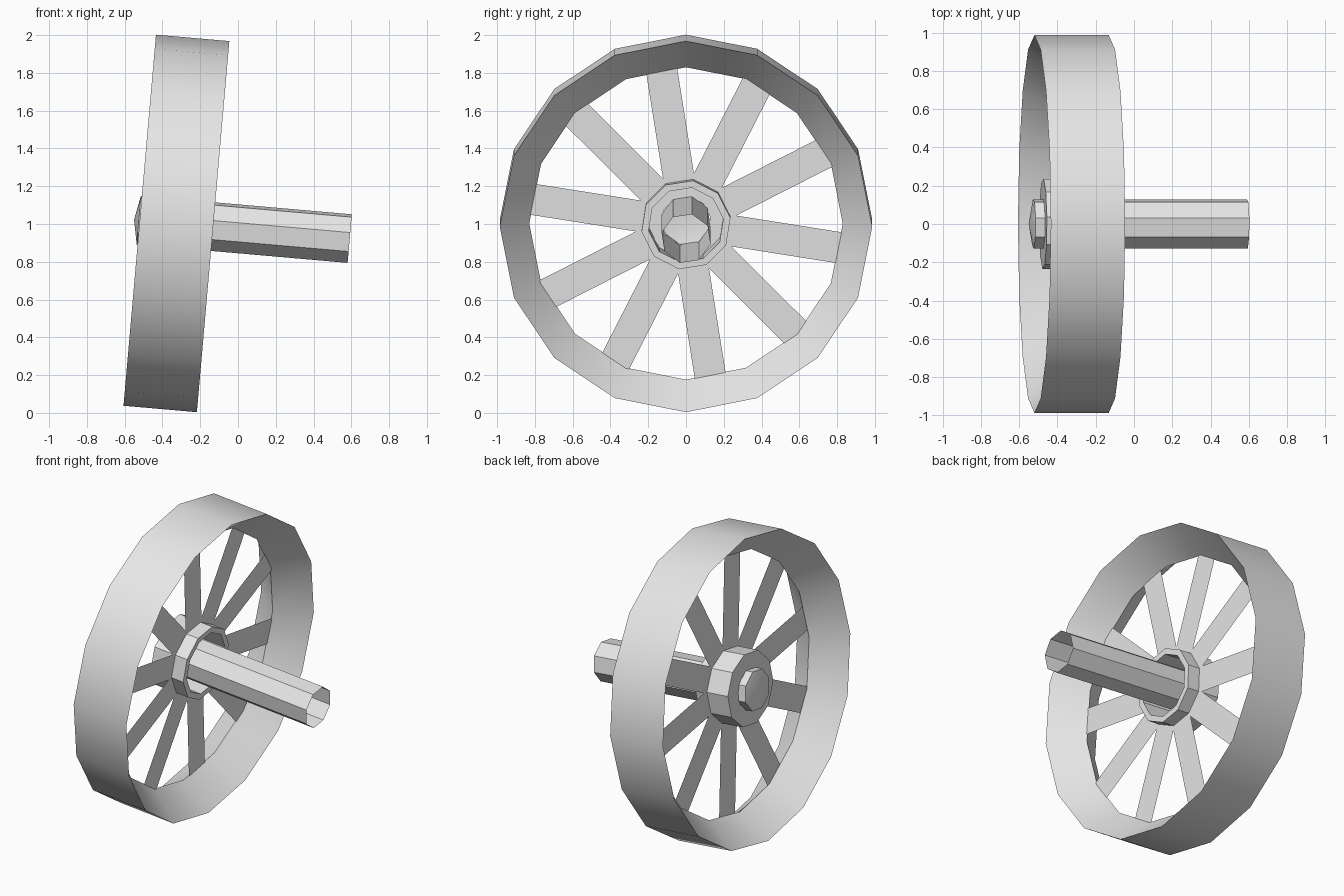
import bpy, math
from mathutils import Matrix

if "Cube" in bpy.data.objects:
    bpy.data.objects.remove(bpy.data.objects["Cube"])

# Wheel placement: axis runs along local x, tipped down 5 degrees
PLACE = Matrix.Translation((-0.326, 0, 1.003)) @ Matrix.Rotation(math.radians(5), 4, 'Y')

grey = bpy.data.materials.new("light_grey")
grey.diffuse_color = (0.8, 0.8, 0.8, 1)
grey.use_nodes = True
grey.node_tree.nodes["Principled BSDF"].inputs["Base Color"].default_value = grey.diffuse_color


def point(d, r, deg):
    a = math.radians(deg)
    return (d, r * math.sin(a), r * math.cos(a))


def add_object(name, verts, faces):
    me = bpy.data.meshes.new(name)
    me.from_pydata([PLACE @ Matrix.Translation(v).translation for v in verts], [], faces)
    me.materials.append(grey)
    me.shade_smooth()
    me.set_sharp_from_angle(angle=math.radians(30))
    ob = bpy.data.objects.new(name, me)
    bpy.context.collection.objects.link(ob)
    return ob


def lathe(name, profile, sides, start, closed=False):
    """Turn a (distance, radius) profile around the wheel axis."""
    verts, rings = [], []
    for d, r in profile:
        n = sides if r > 0 else 1
        base = len(verts)
        verts += [point(d, r, start + 360 * i / sides) for i in range(n)]
        rings.append([base + i % n for i in range(sides)])
    pairs = list(zip(rings, rings[1:]))
    if closed:
        pairs.append((rings[-1], rings[0]))
    faces = []
    for a, b in pairs:
        for i in range(sides):
            j = (i + 1) % sides
            loop = list(dict.fromkeys((a[i], b[i], b[j], a[j])))
            faces.append(loop)
    return add_object(name, verts, faces)


# Rim: flat tread with a ridge on the inside
lathe("rim", [(-0.195, 0.986), (0.195, 0.986), (0, 0.83)], 16, 0, closed=True)

# Hub: cup with a closed back and an open front
lathe("hub", [(-0.15, 0.13), (-0.15, 0.238), (0.09, 0.238),
              (0.09, 0.2), (-0.14, 0.2)], 10, 9)

# Axle: open tube with a shallow pointed cap at the back
lathe("axle", [(-0.225, 0), (-0.20, 0.133), (0.921, 0.133)], 8, 14)

# Spokes: ten flat slats from hub to rim ridge
verts, faces = [], []
for k in range(10):
    rot = Matrix.Rotation(math.radians(9 - 36 * k), 4, 'X')
    base = len(verts)
    for y, z in ((-0.083, 0.21), (0.083, 0.21), (0.083, 0.835), (-0.083, 0.835)):
        verts.append((rot @ Matrix.Translation((0.004, y, z))).translation)
    faces.append([base, base + 1, base + 2, base + 3])
add_object("spokes", verts, faces)
